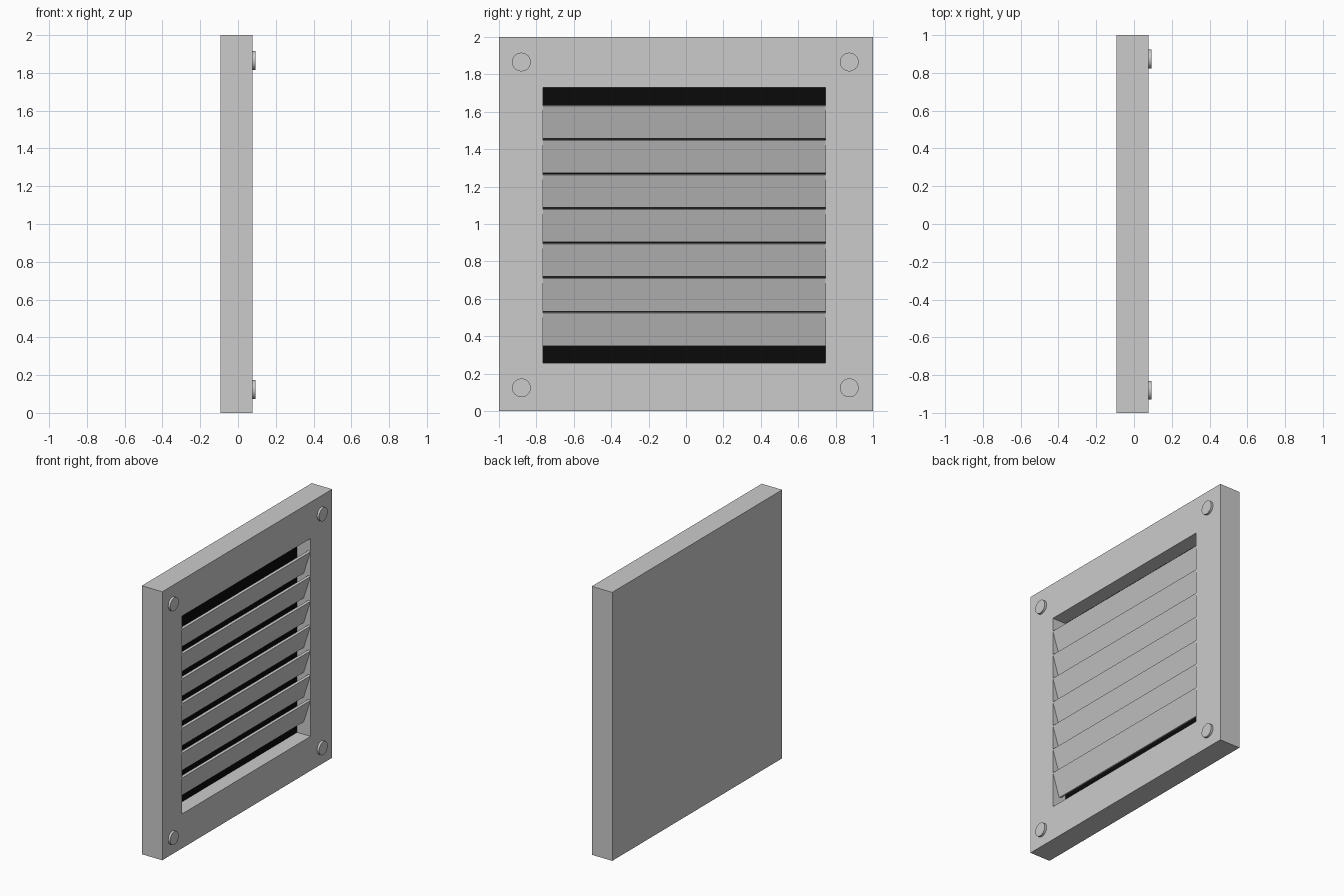
import bpy, bmesh, math

if "Cube" in bpy.data.objects:
    bpy.data.objects.remove(bpy.data.objects["Cube"])

BACK, FRONT, RECESS = -0.0925, 0.076, -0.035
Y0, Y1, Z0, Z1 = -0.765, 0.746, 0.256, 1.73


def make_object(name, bm):
    bmesh.ops.recalc_face_normals(bm, faces=bm.faces)
    mesh = bpy.data.meshes.new(name)
    bm.to_mesh(mesh)
    bm.free()
    obj = bpy.data.objects.new(name, mesh)
    bpy.context.collection.objects.link(obj)
    return obj


def ring(bm, x, y0, y1, z0, z1):
    return [bm.verts.new((x, y, z)) for y, z in ((y0, z0), (y1, z0), (y1, z1), (y0, z1))]


# Square housing with a recessed opening and closed back
bm = bmesh.new()
loops = [ring(bm, BACK, -1, 1, 0, 2), ring(bm, FRONT, -1, 1, 0, 2),
         ring(bm, FRONT, Y0, Y1, Z0, Z1), ring(bm, RECESS, Y0, Y1, Z0, Z1)]
bm.faces.new(loops[0])
for a, b in zip(loops, loops[1:]):
    for i in range(4):
        j = (i + 1) % 4
        bm.faces.new((a[i], a[j], b[j], b[i]))
make_object("vent_frame", bm)

# Dark panel at the back of the opening
bm = bmesh.new()
panel_face = bm.faces.new(ring(bm, RECESS, Y0, Y1, Z0, Z1))
panel = make_object("dark_backing", bm)
if panel.data.polygons[0].normal.x < 0:
    panel.data.flip_normals()
black = bpy.data.materials.new("black")
black.diffuse_color = (0.003, 0.003, 0.003, 1)
black.use_nodes = True
black.node_tree.nodes["Principled BSDF"].inputs["Base Color"].default_value = black.diffuse_color
panel.data.materials.append(black)

# Seven slats, leaning outward at the top
THICK, LEAN, HEIGHT, PITCH = 0.018, 0.056, 0.174, 0.1845
length = math.hypot(LEAN, HEIGHT)
dx, dz = -THICK * HEIGHT / length, THICK * LEAN / length
for n in range(7):
    top = 1.63 - n * PITCH
    profile = [(FRONT - 0.001, top), (FRONT - 0.001 - LEAN, top - HEIGHT)]
    profile += [(x + dx, z + dz) for x, z in reversed(profile)]
    bm = bmesh.new()
    face = bm.faces.new([bm.verts.new((x, Y0, z)) for x, z in profile])
    ext = bmesh.ops.extrude_face_region(bm, geom=[face], use_keep_orig=True)
    moved = [v for v in ext["geom"] if isinstance(v, bmesh.types.BMVert)]
    bmesh.ops.translate(bm, verts=moved, vec=(0, Y1 - Y0, 0))
    make_object(f"slat_{n + 1}", bm)

# Corner screw heads
for y in (-0.88, 0.873):
    for z in (0.124, 1.866):
        bpy.ops.mesh.primitive_cylinder_add(vertices=32, radius=0.05, depth=0.0225,
                                            location=(0.08125, y, z),
                                            rotation=(0, math.pi / 2, 0))
        bpy.context.object.name = "screw_head"
        bpy.ops.object.shade_smooth_by_angle(angle=math.radians(30))
